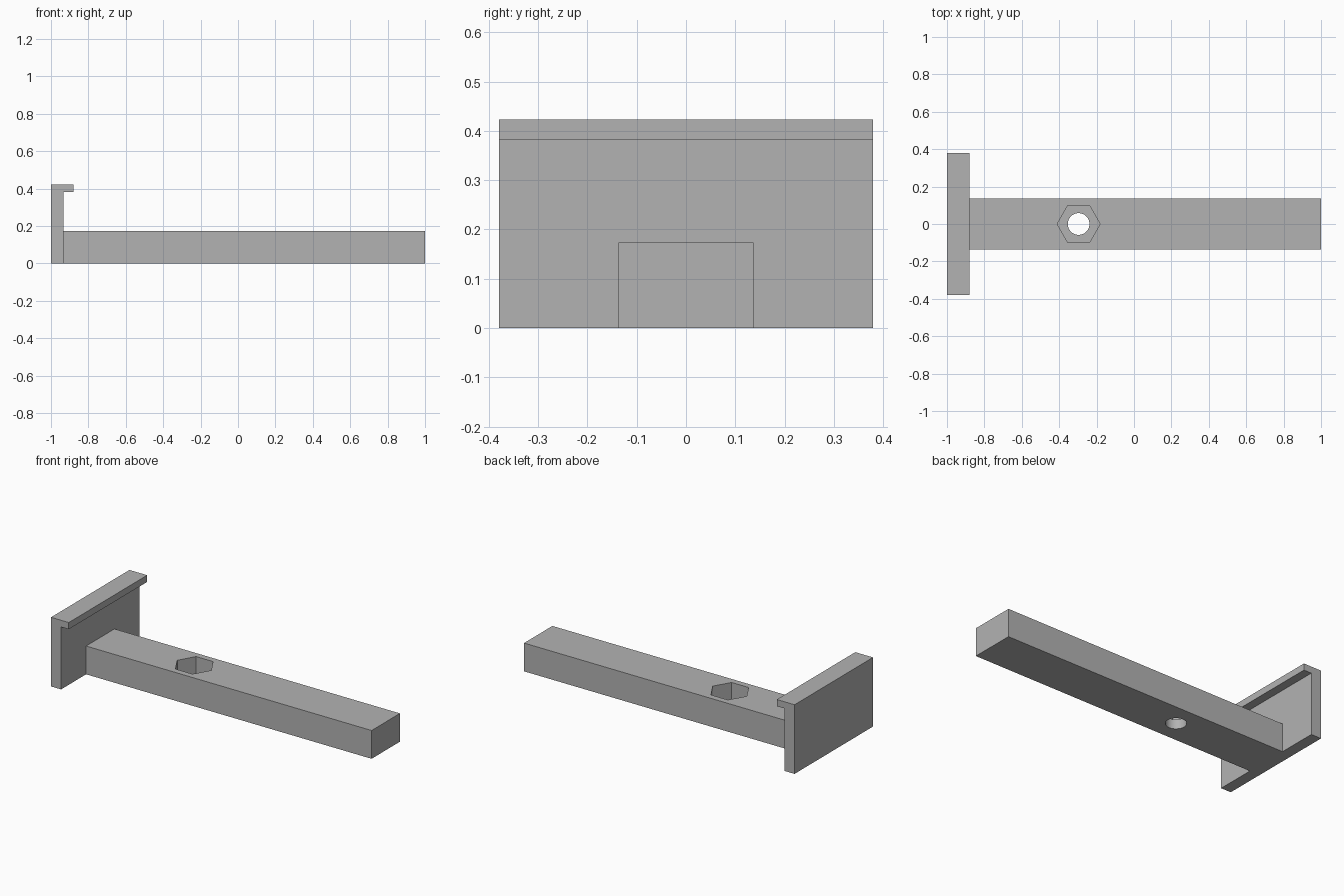
import bpy
import bmesh
from mathutils import Matrix, Vector

cube = bpy.data.objects.get("Cube")
if cube:
    bpy.data.objects.remove(cube, do_unlink=True)

grey = bpy.data.materials.new("plain grey")
grey.use_nodes = True
grey.diffuse_color = (0.45, 0.45, 0.45, 1)
grey.node_tree.nodes["Principled BSDF"].inputs["Base Color"].default_value = grey.diffuse_color


def make_object(name, bm):
    bmesh.ops.recalc_face_normals(bm, faces=bm.faces)
    mesh = bpy.data.meshes.new(name)
    bm.to_mesh(mesh)
    bm.free()
    mesh.materials.append(grey)
    obj = bpy.data.objects.new(name, mesh)
    bpy.context.collection.objects.link(obj)
    return obj


def extruded_profile(name, points, half_width):
    """Extrude an x-z outline along y."""
    bm = bmesh.new()
    face = bm.faces.new([bm.verts.new((x, -half_width, z)) for x, z in points])
    result = bmesh.ops.extrude_face_region(bm, geom=[face])
    moved = [v for v in result["geom"] if isinstance(v, bmesh.types.BMVert)]
    bmesh.ops.translate(bm, verts=moved, vec=Vector((0, 2 * half_width, 0)))
    return make_object(name, bm)


def upright_prism(name, sides, radius, x, bottom, top, turn=0):
    bm = bmesh.new()
    place = Matrix.Translation((x, 0, (bottom + top) / 2)) @ Matrix.Rotation(turn, 4, "Z")
    bmesh.ops.create_cone(bm, cap_ends=True, segments=sides, radius1=radius,
                          radius2=radius, depth=top - bottom, matrix=place)
    # Start the first corner on the x axis
    first = max(bm.verts, key=lambda v: v.co.x).co
    if sides == 6 and abs(first.y) > radius / 4:
        bmesh.ops.rotate(bm, verts=bm.verts, cent=(x, 0, 0),
                         matrix=Matrix.Rotation(3.14159265 / 6, 3, "Z"))
    return make_object(name, bm)


def combine(target, tool, operation):
    tool.hide_render = True
    mod = target.modifiers.new(operation.lower(), "BOOLEAN")
    mod.operation, mod.solver, mod.object = operation, "EXACT", tool
    bpy.context.view_layer.objects.active = target
    bpy.ops.object.modifier_apply(modifier=mod.name)
    bpy.data.objects.remove(tool, do_unlink=True)


# Upright end plate with its overhanging lip
bracket = extruded_profile("hooked_arm", [
    (-1, 0), (-0.932, 0), (-0.932, 0.382), (-0.88, 0.382), (-0.88, 0.423), (-1, 0.423)], 0.379)

# Long arm, fused into the plate
arm = extruded_profile("arm", [(-0.96, 0), (1, 0), (1, 0.173), (-0.96, 0.173)], 0.137)
combine(bracket, arm, "UNION")

# Hexagonal nut pocket above a round bolt hole
nut_x, pocket_floor = -0.296, 0.057
combine(bracket, upright_prism("nut_pocket", 6, 0.115, nut_x, pocket_floor, 0.3), "DIFFERENCE")
combine(bracket, upright_prism("bolt_hole", 48, 0.058, nut_x, -0.1, 0.1), "DIFFERENCE")

# Smooth the hole wall, keep every corner sharp
bpy.ops.object.select_all(action="DESELECT")
bracket.select_set(True)
bpy.context.view_layer.objects.active = bracket
bpy.ops.object.shade_smooth_by_angle(angle=0.5)
